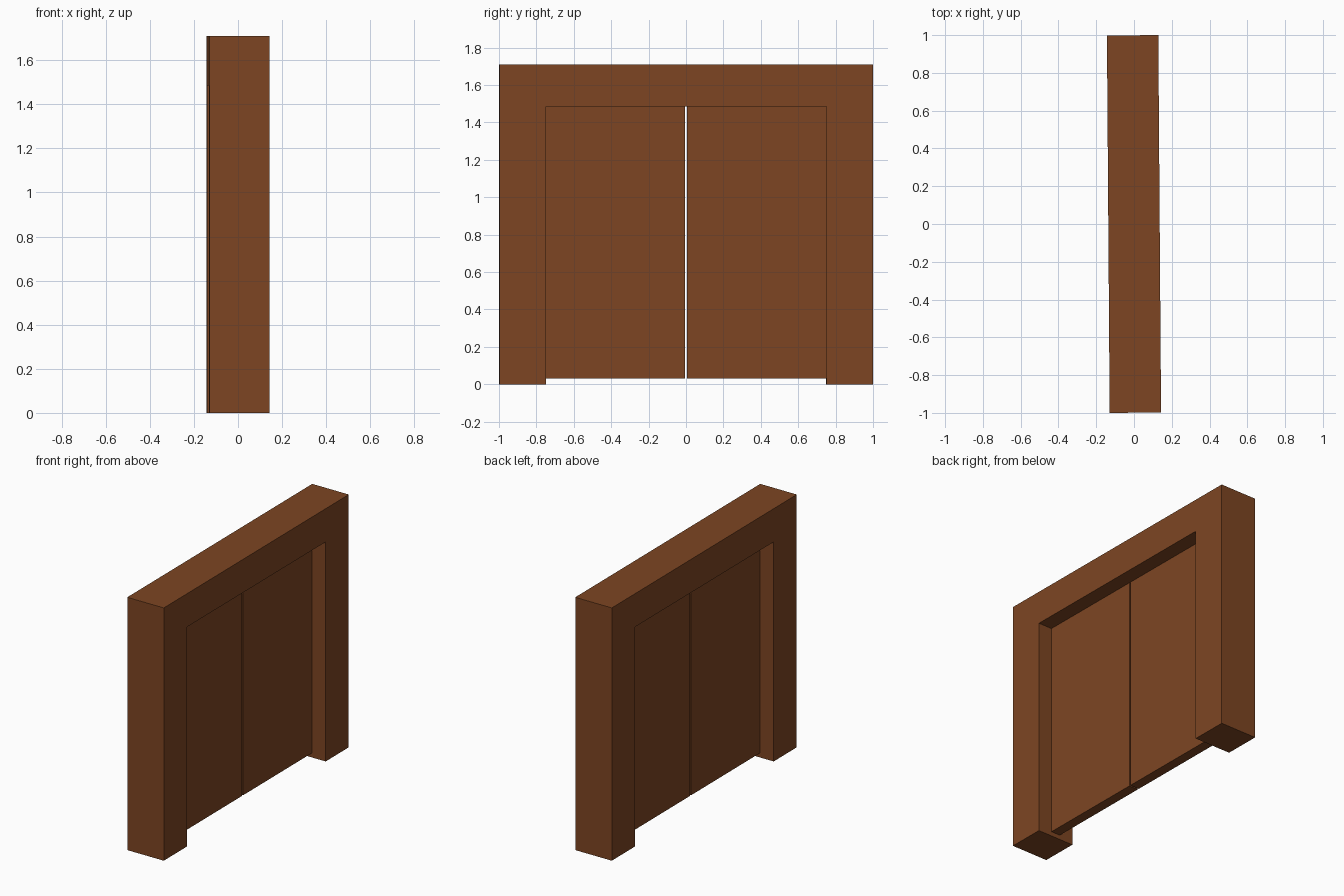
import bpy
import bmesh
from mathutils import Matrix

cube = bpy.data.objects.get("Cube")
if cube:
    bpy.data.objects.remove(cube, do_unlink=True)

WIDTH, HEIGHT, DEPTH = 1.998, 1.71, 0.272
OPENING, LINTEL_Z = 1.5, 1.485
DOOR_DEPTH, DOOR_Z, GAP = 0.068, 0.03, 0.01
TILT = 0.0073  # the whole doorway is turned very slightly

wood = bpy.data.materials.new("brown wood")
wood.use_nodes = True
wood.diffuse_color = (0.205, 0.060, 0.016, 1)
wood.node_tree.nodes["Principled BSDF"].inputs["Base Color"].default_value = wood.diffuse_color


def slab(name, outline, depth):
    """Extrude a (y, z) outline along x, centred on x = 0."""
    bm = bmesh.new()
    face = bm.faces.new([bm.verts.new((-depth / 2, y, z)) for y, z in outline])
    grown = bmesh.ops.extrude_face_region(bm, geom=[face])
    verts = [v for v in grown["geom"] if isinstance(v, bmesh.types.BMVert)]
    bmesh.ops.translate(bm, verts=verts, vec=(depth, 0, 0))
    bmesh.ops.recalc_face_normals(bm, faces=bm.faces)
    bm.transform(Matrix.Rotation(TILT, 4, "Z"))
    mesh = bpy.data.meshes.new(name)
    bm.to_mesh(mesh)
    bm.free()
    mesh.materials.append(wood)
    obj = bpy.data.objects.new(name, mesh)
    bpy.context.collection.objects.link(obj)
    return obj


# Frame: two posts and a lintel as one arch
w, o = WIDTH / 2, OPENING / 2
slab("door_frame", [(-w, 0), (-o, 0), (-o, LINTEL_Z), (o, LINTEL_Z),
                    (o, 0), (w, 0), (w, HEIGHT), (-w, HEIGHT)], DEPTH)

# Pair of door leaves with a narrow gap between them
for name, side in (("front_door_leaf", -1), ("back_door_leaf", 1)):
    inner, outer = side * GAP / 2, side * o
    slab(name, [(inner, DOOR_Z), (outer, DOOR_Z),
                (outer, LINTEL_Z), (inner, LINTEL_Z)], DOOR_DEPTH)
